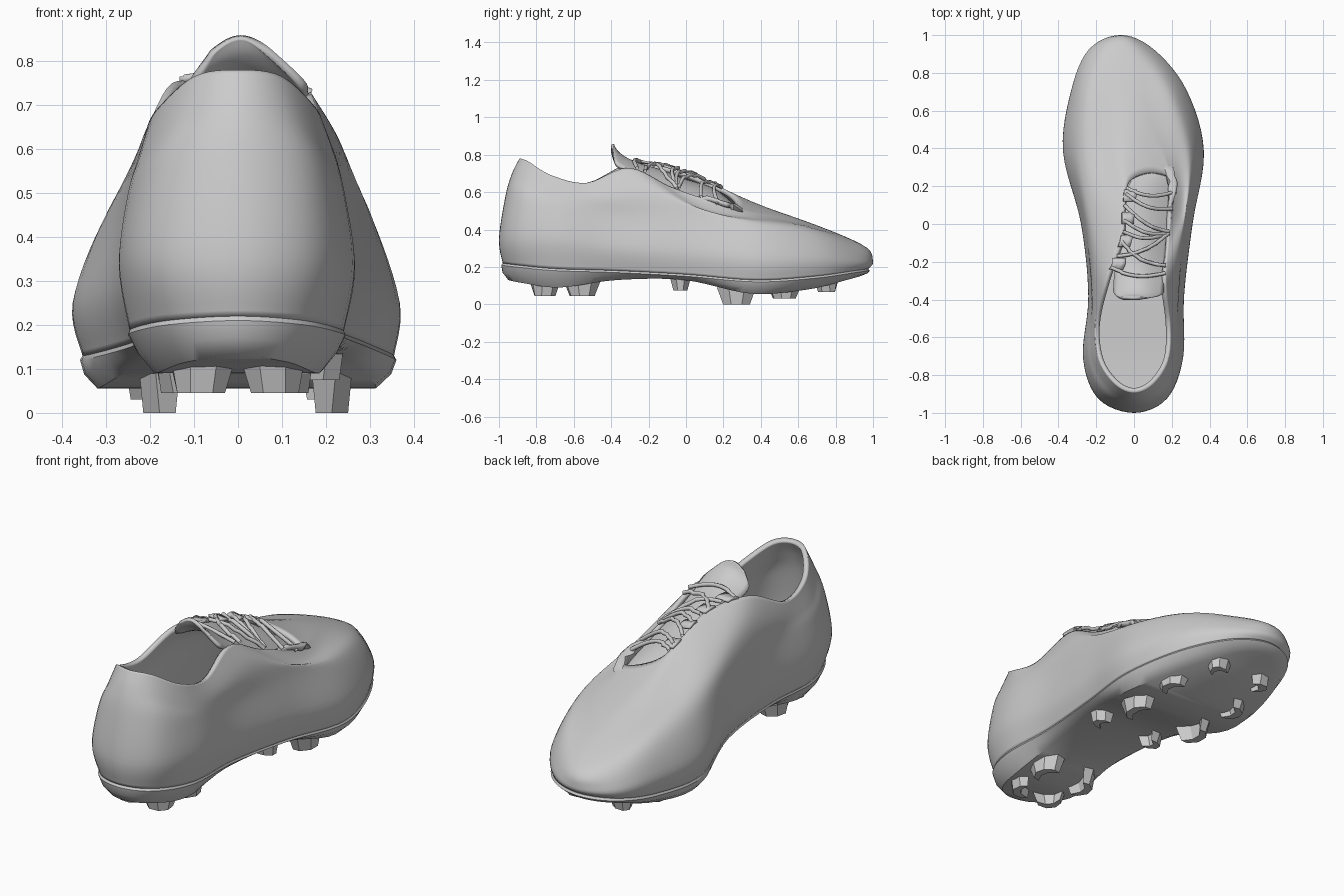
import bpy
import bmesh
from math import cos, sin, pi, radians
from mathutils import Vector, Matrix

old_cube = bpy.data.objects.get("Cube")
if old_cube:
    bpy.data.objects.remove(old_cube, do_unlink=True)

grey = bpy.data.materials.new("plain_grey")
grey.use_nodes = True
grey.diffuse_color = (0.6, 0.6, 0.6, 1)
grey.node_tree.nodes["Principled BSDF"].inputs["Base Color"].default_value = (0.6, 0.6, 0.6, 1)


def make_object(name, bm, smooth=True, angle=40):
    mesh = bpy.data.meshes.new(name)
    bm.to_mesh(mesh)
    bm.free()
    mesh.materials.append(grey)
    obj = bpy.data.objects.new(name, mesh)
    bpy.context.collection.objects.link(obj)
    bpy.ops.object.select_all(action='DESELECT')
    obj.select_set(True)
    bpy.context.view_layer.objects.active = obj
    if smooth:
        bpy.ops.object.shade_smooth_by_angle(angle=radians(angle))
    return obj


def thicken(obj, thickness, offset=-1):
    mod = obj.modifiers.new("thickness", 'SOLIDIFY')
    mod.thickness = thickness
    mod.offset = offset


def spline(points, steps, closed=False):
    """Smooth curve through the points."""
    n = len(points)
    pick = (lambda i: points[i % n]) if closed else (lambda i: points[max(0, min(n - 1, i))])
    result = []
    for i in range(n if closed else n - 1):
        a, b, c, d = (pick(i + k) for k in (-1, 0, 1, 2))
        for s in range(steps):
            t = s / steps
            result.append(0.5 * (2 * b + (c - a) * t + (2 * a - 5 * b + 4 * c - d) * t * t
                                 + (3 * b - a - 3 * c + d) * t ** 3))
    if not closed:
        result.append(points[-1].copy())
    return result


def outline(y0, y1, left, right, z_left, z_right=None):
    """Closed loop from the heel along +x to the toe and back along -x."""
    z_right = z_right or z_left
    ys = [y0 + (y1 - y0) * (1 - cos(pi * i / 8)) / 2 for i in range(9)]
    side_r = [Vector((right[i], ys[i], z_right[i])) for i in range(9)]
    side_l = [Vector((left[i], ys[i], z_left[i])) for i in range(7, 0, -1)]
    return spline(side_r + side_l, 6, closed=True)


def skin(bm, rings, closed=True):
    """Quads between successive rings; returns the vertex rows."""
    rows = [[bm.verts.new(p) for p in ring] for ring in rings]
    n = len(rows[0])
    for low, high in zip(rows, rows[1:]):
        for i in range(n if closed else n - 1):
            j = (i + 1) % n
            bm.faces.new((low[i], low[j], high[j], high[i]))
    return rows


def span(bm, row):
    """Fill a loop with strips running from side to side."""
    n = len(row)
    for i in range(n // 2):
        quad = [row[i], row[i + 1], row[(n - i - 1) % n], row[(n - i) % n]]
        bm.faces.new(list(dict.fromkeys(quad)))


# Upper: five outlines from the sole edge to the collar and throat rim
edge = outline(-.98, .975, [0, -.16, -.245, -.22, -.24, -.35, -.32, -.235, -.07],
               [0, .15, .235, .24, .29, .355, .275, .115, -.07],
               [.22, .21, .19, .18, .16, .13, .15, .18, .19])
widest = outline(-1, 1, [0, -.19, -.27, -.242, -.28, -.375, -.33, -.235, -.07],
                 [0, .175, .26, .265, .31, .368, .275, .1, -.07],
                 [.35, .35, .34, .3, .28, .25, .25, .235, .23])
shoulder = outline(-.965, .94, [0, -.17, -.25, -.225, -.26, -.31, -.265, -.175, -.065],
                   [0, .165, .24, .24, .275, .305, .205, .045, -.065],
                   [.58, .56, .5, .47, .47, .43, .4, .345, .32])
instep = outline(-.93, .58, [0, -.13, -.222, -.222, -.215, -.205, -.16, -.09, -.01],
                 [0, .13, .215, .228, .235, .26, .2, .09, -.01],
                 [.7, .67, .585, .57, .63, .585, .515, .48, .465],
                 [.7, .67, .585, .57, .61, .5, .475, .465, .465])
rim = outline(-.89, .275, [0, -.1, -.185, -.205, -.15, -.065, -.05, -.02, .1],
              [0, .1, .18, .19, .165, .18, .205, .215, .1],
              [.78, .765, .69, .65, .75, .735, .665, .6, .545],
              [.78, .765, .69, .65, .73, .63, .56, .515, .545])
columns = [spline(list(c), 6) for c in zip(edge, widest, shoulder, instep, rim)]
bm = bmesh.new()
skin(bm, list(zip(*columns)))
thicken(make_object("upper", bm, angle=60), 0.025)

# Outsole: slim lip, sloping side wall and a curved underside
under = outline(-.95, .93, [0, -.12, -.19, -.16, -.19, -.315, -.28, -.18, -.07],
                [0, .115, .185, .19, .24, .315, .22, .07, -.07],
                [.13, .115, .09, .13, .13, .057, .08, .13, .15])
lip = [Vector((p.x * 1.015, p.y * 1.008, p.z - .01)) for p in edge]
wall = [a.lerp(b, .5) + Vector((a.x * .03, a.y * .012, 0)) for a, b in zip(lip, under)]
bm = bmesh.new()
rows = skin(bm, [under, wall, lip, edge])
span(bm, rows[0])
span(bm, rows[-1])
bmesh.ops.recalc_face_normals(bm, faces=bm.faces)
make_object("outsole", bm)


# Studs: bent tapering blades
def stud(name, x, y, bottom, top, length, angle):
    bm = bmesh.new()
    rings = []
    for z, size in ((top, 1), (bottom, .68)):
        half, deep = length / 2 * size, .027 * size
        plan = [(-deep - .025, -half), (deep - .025, -half), (deep + .012, -half * .4),
                (deep + .012, half * .4), (deep - .025, half), (-deep - .025, half),
                (-deep + .008, half * .35), (-deep + .008, -half * .35)]
        turn = Matrix.Rotation(radians(angle), 3, 'Z')
        rings.append([turn @ Vector((u, v, 0)) + Vector((x, y, z)) for u, v in plan])
    for row in skin(bm, rings):
        bm.faces.new(row)
    bmesh.ops.recalc_face_normals(bm, faces=bm.faces)
    make_object(name, bm, smooth=False)


for label, x_left, x_right, y, bottom, top, length, angle in (
        ("rear_heel", .1, -.1, -.77, .045, .125, .17, -40),
        ("front_heel", .125, -.14, -.55, .045, .125, .19, 12),
        ("waist", .2, -.15, -.03, .075, .14, .11, 0),
        ("forefoot", .22, -.185, .27, 0, .09, .21, 0),
        ("middle", .21, -.21, .53, .03, .095, .17, 10),
        ("toe", .1, -.18, .765, .065, .13, .12, 35)):
    stud(f"left_{label}_stud", x_left, y, bottom, top, length, angle)
    stud(f"right_{label}_stud", x_right, y, bottom, top, length, 180 - angle)

# Tongue: arched strip under the laces with a rounded, raised tip
sections = [(.27, .01, .51, .17, .485, .01), (.15, -.05, .61, .195, .505, .02),
            (0, -.08, .66, .19, .56, .03), (-.15, -.09, .715, .17, .62, .035),
            (-.25, -.1, .725, .165, .67, .045), (-.33, -.105, .735, .155, .72, .055),
            (-.375, -.1, .76, .145, .75, .065), (-.394, -.06, .82, .07, .82, .035)]
arches = []
for y, xl, zl, xr, zr, bulge in sections:
    arches.append([Vector((xl + (xr - xl) * t, y, zl + (zr - zl) * t + bulge * sin(pi * t)))
                   for t in (i / 12 for i in range(13))])
bm = bmesh.new()
skin(bm, list(zip(*[spline(list(c), 5) for c in zip(*arches)])), closed=False)
bmesh.ops.recalc_face_normals(bm, faces=bm.faces)
thicken(make_object("tongue", bm, angle=60), 0.018, 0)


# Laces and eyelet tabs follow the throat rim
def throat(y, t, lift=0.004):
    half = len(rim) // 2
    a = min(rim[half:], key=lambda p: abs(p.y - y))
    b = min(rim[:half], key=lambda p: abs(p.y - y))
    p = a.lerp(b, t)
    return Vector((p.x, y, p.z + lift + .028 * sin(pi * max(0, min(1, t)))))


def cord(name, points, radius):
    data = bpy.data.curves.new(name, 'CURVE')
    data.dimensions = '3D'
    data.bevel_depth = radius
    data.bevel_resolution = 2
    path = data.splines.new('POLY')
    path.points.add(len(points) - 1)
    for slot, p in zip(path.points, points):
        slot.co = (*p, 1)
    data.materials.append(grey)
    bpy.context.collection.objects.link(bpy.data.objects.new(name, data))


lace_ends = [(.19, .17), (.16, .08), (.1, -.04), (.02, -.05), (-.04, -.05),
             (-.17, -.05), (-.09, -.22), (-.23, -.26)]
for k, (ya, yb) in enumerate(lace_ends):
    pts = [throat(ya + (yb - ya) * t - .03 * sin(pi * t), t) for t in (i / 12 for i in range(13))]
    cord(f"lace_{k + 1}", pts, .01)
for k in range(4):
    y = .15 - .12 * k
    bm = bmesh.new()
    skin(bm, [[throat(y + dy, t, .002) for t in (-.04, .05, .14, .22)]
              for dy in (-.03, 0, .03)], closed=False)
    thicken(make_object(f"eyelet_tab_{k + 1}", bm), .012, 0)
